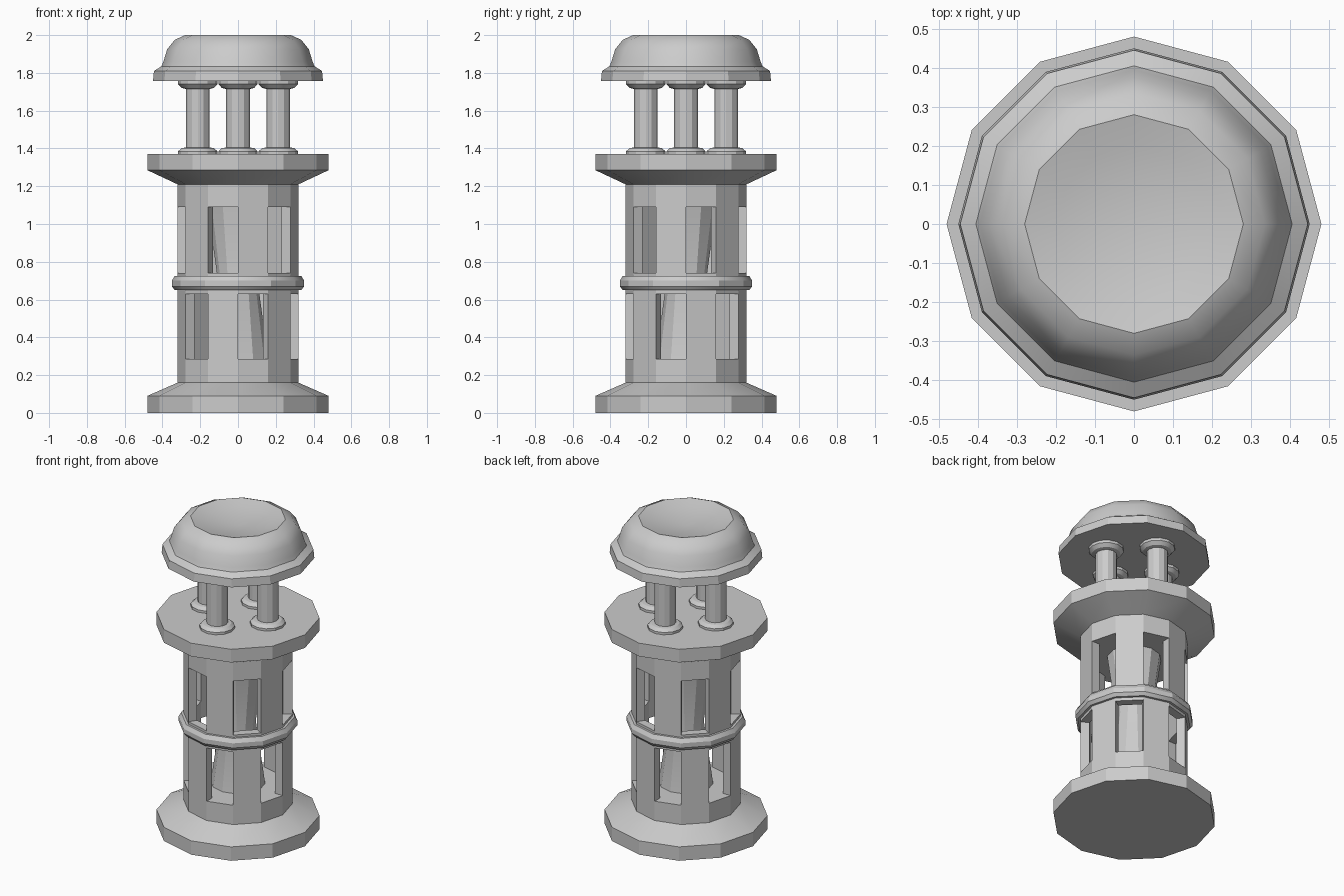
import bpy, bmesh, math

if "Cube" in bpy.data.objects:
    bpy.data.objects.remove(bpy.data.objects["Cube"])

N = 12


def finish(bm, name):
    bmesh.ops.remove_doubles(bm, verts=bm.verts, dist=1e-4)
    bmesh.ops.recalc_face_normals(bm, faces=bm.faces)
    me = bpy.data.meshes.new(name)
    bm.to_mesh(me)
    bm.free()
    ob = bpy.data.objects.new(name, me)
    bpy.context.collection.objects.link(ob)
    bpy.ops.object.select_all(action='DESELECT')
    ob.select_set(True)
    bpy.context.view_layer.objects.active = ob
    bpy.ops.object.shade_smooth_by_angle(angle=math.radians(29.5))
    return ob


def point(k, r, z):
    a = 2 * math.pi * k / N
    return (r * math.cos(a), r * math.sin(a), z)


def add_face(bm, pts):
    pts = [p for i, p in enumerate(pts) if p not in pts[:i]]
    bm.faces.new([bm.verts.new(p) for p in pts])


def add_strip(bm, k, a, b):
    """One side of a lathed ring between profile points a and b."""
    (r0, z0), (r1, z1) = a, b
    pts = [point(k, r0, z0)]
    if r0 > 0:
        pts.append(point(k + 1, r0, z0))
    if r1 > 0:
        pts.append(point(k + 1, r1, z1))
    pts.append(point(k, r1, z1))
    add_face(bm, pts)


def lathe(name, profile, closed=False, loc=(0, 0, 0)):
    bm = bmesh.new()
    pairs = list(zip(profile, profile[1:] + profile[:1] if closed else profile[1:]))
    for k in range(N):
        for a, b in pairs:
            add_strip(bm, k, a, b)
    ob = finish(bm, name)
    ob.location = loc
    return ob


# Hollow tower with two staggered rows of windows
RO, RI = 0.32, 0.265
outer = [(0, 0), (0.48, 0), (0.48, 0.09), (RO, 0.16), (RO, 0.285), (RO, 0.63),
         (RO, 0.74), (RO, 1.09), (RO, 1.21), (0.48, 1.285), (0.48, 1.37), (0, 1.37)]
inner = [(0, 0.285), (RI, 0.285), (RI, 0.63), (RI, 0.74), (RI, 1.09), (0, 1.09)]
rows = {0.285: (0.63, 1), 0.74: (1.09, 0)}   # sill: (head, open side parity)
bm = bmesh.new()
for k in range(N):
    for prof in (outer, inner):
        for a, b in zip(prof, prof[1:]):
            window = a[0] == b[0] and a[1] in rows and rows[a[1]][1] == k % 2
            if not window:
                add_strip(bm, k, a, b)
    for sill, (head, parity) in rows.items():
        if parity == k % 2:
            add_strip(bm, k, (RO, sill), (RI, sill))
            add_strip(bm, k, (RO, head), (RI, head))
            for j in (k, k + 1):
                add_face(bm, [point(j, RO, sill), point(j, RI, sill),
                              point(j, RI, head), point(j, RO, head)])
finish(bm, "tower_wall")

# Waisted core inside the tower
lathe("inner_core", [(0.16, 0.285), (0.105, 0.69), (0.16, 1.09)])

# Moulding between the window rows
lathe("middle_band", [(0.31, 0.65), (0.335, 0.65), (0.35, 0.67), (0.35, 0.70),
                      (0.335, 0.725), (0.31, 0.725)], closed=True)

# Four pillars under the roof
pillar = [(0, 1.37), (0.104, 1.37), (0.104, 1.385), (0.085, 1.402), (0.063, 1.405),
          (0.063, 1.715), (0.085, 1.72), (0.104, 1.74), (0.104, 1.76), (0, 1.76)]
for i in range(4):
    a = i * math.pi / 2
    lathe(f"pillar_{i + 1}", pillar, loc=(0.213 * math.cos(a), 0.213 * math.sin(a), 0))

# Domed roof with dished top
lathe("roof", [(0, 1.757), (0.45, 1.757), (0.445, 1.81), (0.405, 1.835), (0.395, 1.86),
               (0.375, 1.925), (0.335, 1.975), (0.28, 2.0), (0.2, 1.98), (0, 1.95)])
